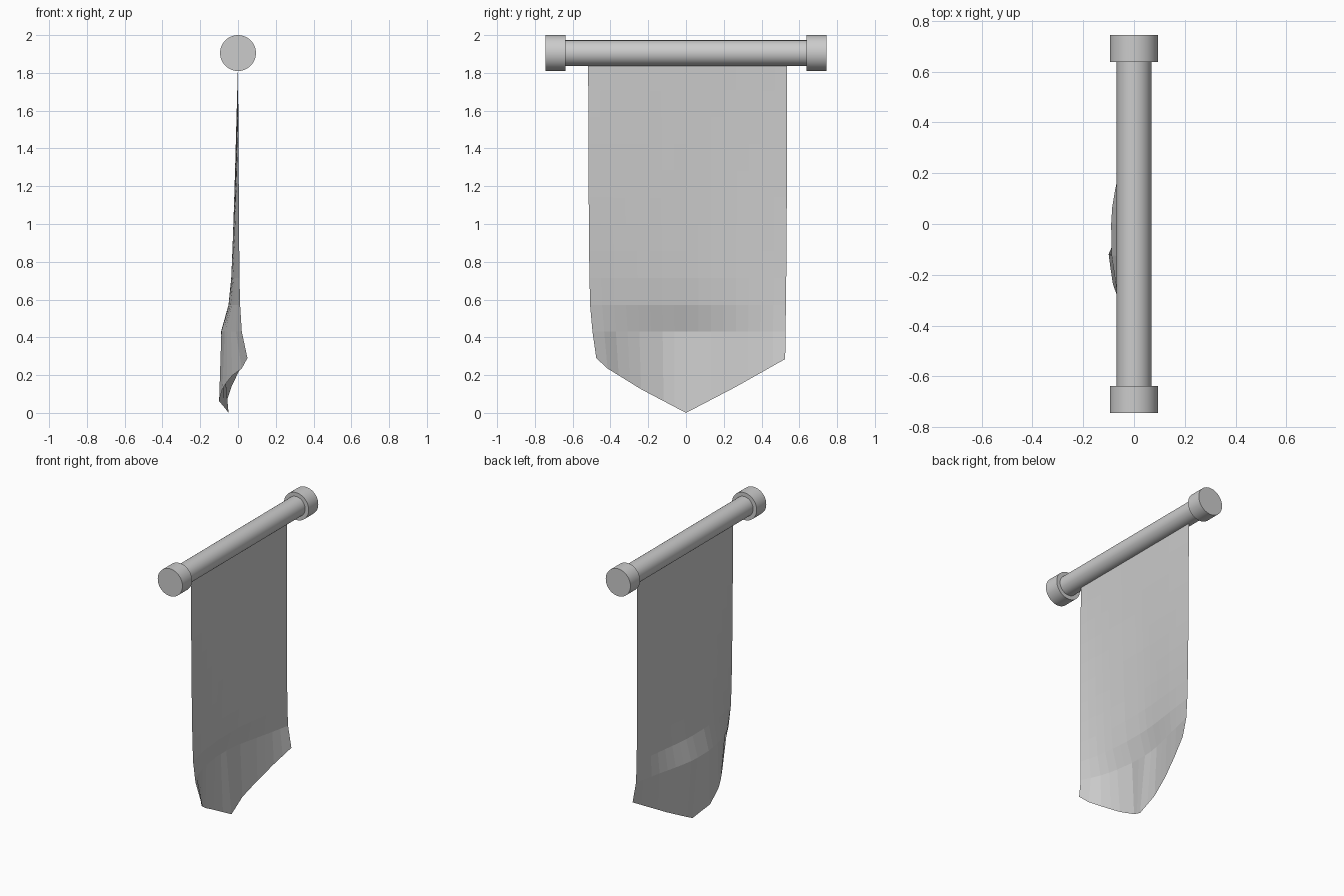
import bpy, bmesh, math

if "Cube" in bpy.data.objects:
    bpy.data.objects.remove(bpy.data.objects["Cube"])

ROD_Z = 1.905


def cylinder(name, radius, length, y):
    bpy.ops.mesh.primitive_cylinder_add(vertices=48, radius=radius, depth=length,
                                        location=(0, y, ROD_Z), rotation=(math.pi / 2, 0, 0))
    ob = bpy.context.object
    ob.name = name
    bpy.ops.object.shade_smooth_by_angle(angle=math.radians(35))
    return ob


def lerp(points, t):
    """Piecewise linear lookup in a list of (position, value) pairs."""
    for (a, va), (b, vb) in zip(points, points[1:]):
        if t <= b:
            return va + (vb - va) * (t - a) / (b - a)
    return points[-1][1]


# Hanging rod with its two end caps
cylinder("rod", 0.068, 1.36, 0)
for label, side in (("front", -1), ("back", 1)):
    cylinder("rod_cap_" + label, 0.095, 0.105, side * 0.6915)

# Cloth bulge: cross-section of the body and of the curled bottom hem
body = [(-1, 0.02), (-0.8, -0.03), (-0.57, -0.065), (-0.25, -0.088), (0, -0.09),
        (0.15, -0.085), (0.3, -0.07), (0.65, -0.025), (1, 0.015)]
hem = [(-1, 0.05), (-0.875, 0.02), (-0.75, -0.03), (-0.625, -0.06), (-0.5, -0.083),
       (-0.375, -0.092), (-0.25, -0.1), (-0.125, -0.074), (0, -0.05),
       (0.25, -0.058), (0.5, -0.035), (0.75, 0.0), (1, 0.042)]
# Bulge strength and side edges by height
strength = [(0.43, 1), (0.57, 0.56), (0.71, 0.4), (0.9, 0.31), (1.2, 0.2), (1.85, 0)]
left_edge = [(0.29, 0.475), (0.43, 0.495), (0.57, 0.508), (0.9, 0.514), (1.85, 0.518)]
right_edge = [(0.29, 0.525), (0.43, 0.527), (0.9, 0.533), (1.85, 0.535)]
hem_z = [(-1, 0.29), (-0.875, 0.235), (-0.5, 0.125), (0, 0.0), (0.5, 0.137), (1, 0.285)]

# Pointed cloth banner, a single faceted sheet
COLS, ROWS = 16, 11
bm = bmesh.new()
grid = []
for r in range(ROWS + 1):
    z = 1.85 - 0.142 * r
    row = []
    for c in range(COLS + 1):
        u = 2 * c / COLS - 1
        y = u * lerp(left_edge if u < 0 else right_edge, max(z, 0.29))
        if r == ROWS:
            co = (lerp(hem, u), y, lerp(hem_z, u))
        else:
            co = (lerp(body, u) * lerp(strength, max(z, 0.43)), y, z)
        row.append(bm.verts.new(co))
    grid.append(row)
for a, b in zip(grid, grid[1:]):
    for c in range(COLS):
        bm.faces.new((a[c], b[c], b[c + 1], a[c + 1]))
mesh = bpy.data.meshes.new("banner_cloth")
bm.to_mesh(mesh)
bm.free()
bpy.context.collection.objects.link(bpy.data.objects.new("banner_cloth", mesh))
